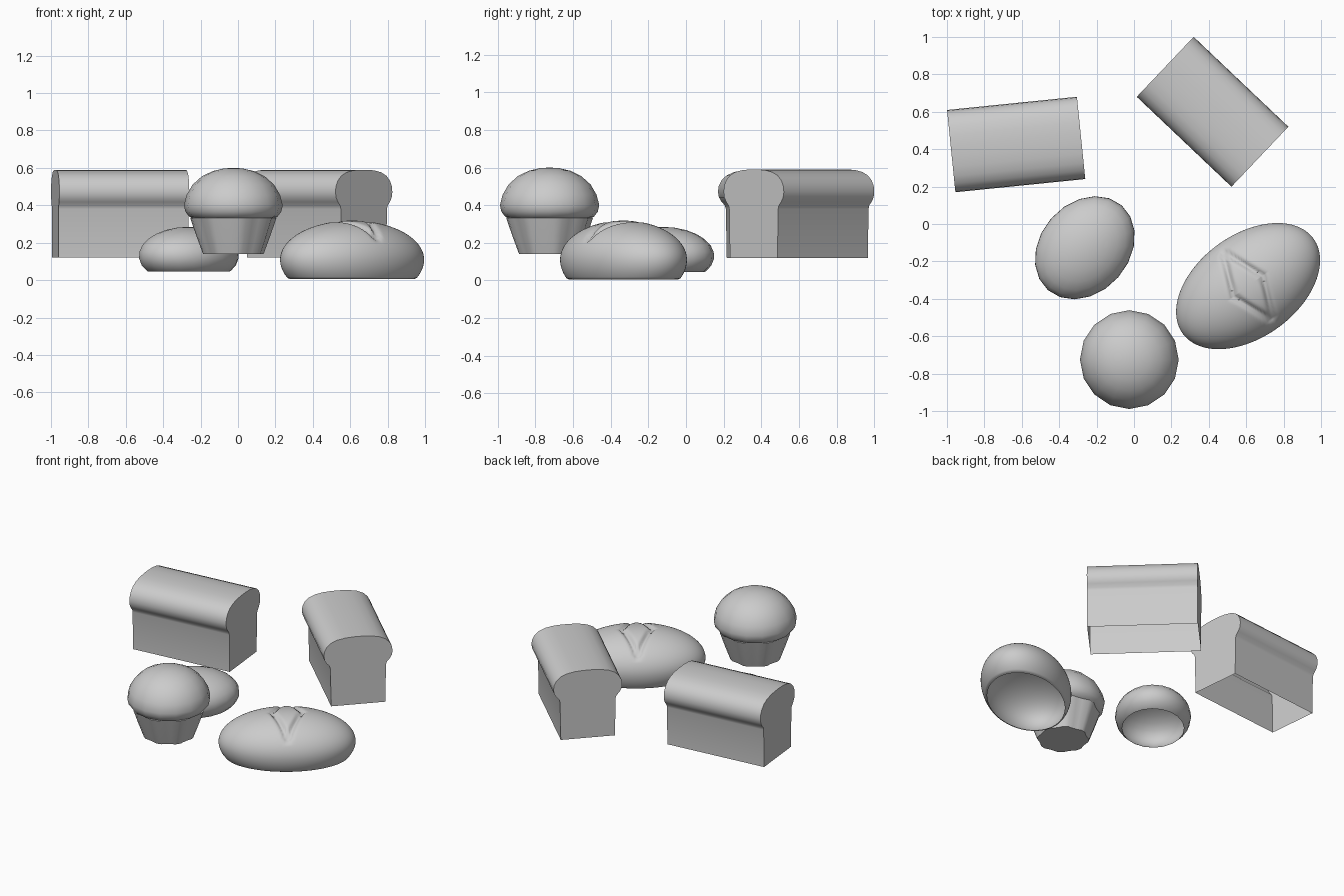
import bpy, bmesh
from math import sin, cos, pi, radians, exp, hypot
from mathutils import Matrix

old = bpy.data.objects.get("Cube")
if old:
    bpy.data.objects.remove(old, do_unlink=True)

grey = bpy.data.materials.new("plain_grey")
grey.use_nodes = True
COLOUR = (0.6, 0.6, 0.6, 1)
grey.diffuse_color = COLOUR
grey.node_tree.nodes["Principled BSDF"].inputs["Base Color"].default_value = COLOUR


def finish(bm, name, x, y, turn, sharp=40):
    """Turn a bmesh into a placed, shaded object."""
    bmesh.ops.recalc_face_normals(bm, faces=bm.faces)
    bm.transform(Matrix.Translation((x, y, 0)) @ Matrix.Rotation(radians(turn), 4, "Z"))
    mesh = bpy.data.meshes.new(name)
    bm.to_mesh(mesh)
    bm.free()
    mesh.materials.append(grey)
    obj = bpy.data.objects.new(name, mesh)
    bpy.context.collection.objects.link(obj)
    bpy.ops.object.select_all(action="DESELECT")
    obj.select_set(True)
    bpy.context.view_layer.objects.active = obj
    bpy.ops.object.shade_smooth_by_angle(angle=radians(sharp))
    return obj


def lathe(profile, segments, flute=lambda i: 1, cap_bottom=False):
    """Rings from (radius, z) pairs; a zero last radius closes to a point."""
    bm = bmesh.new()
    rings = []
    for r, z in profile:
        rings.append([bm.verts.new((r * flute(i) * cos(2 * pi * i / segments),
                                    r * flute(i) * sin(2 * pi * i / segments), z))
                      for i in range(segments)])
    for low, high in zip(rings, rings[1:]):
        for i in range(segments):
            j = (i + 1) % segments
            bm.faces.new((low[i], low[j], high[j], high[i]))
    if cap_bottom:
        bm.faces.new(rings[0])
    bmesh.ops.remove_doubles(bm, verts=bm.verts, dist=0.0001)
    return bm


def dome(base, middle, top, rows, start):
    """Profile of an ellipsoid cut flat below its widest ring."""
    points = [(0.97 * cos(start), base)]
    for k in range(rows + 1):
        a = start + (pi / 2 - start) * k / rows
        height = top - middle if a > 0 else (middle - base) / sin(-start)
        points.append((cos(a), middle + height * sin(a)))
    points[1] = (points[1][0], base + 0.004)
    return points


# Tin loaves: swollen crust over a straight body, hollow underneath
HALF = [(0.174, 0.12), (0.179, 0.38), (0.184, 0.398), (0.202, 0.418), (0.216, 0.442),
        (0.221, 0.47), (0.217, 0.502), (0.202, 0.532), (0.175, 0.558),
        (0.135, 0.576), (0.085, 0.586), (0.03, 0.59)]


def loaf(name, x, y, turn):
    bm = bmesh.new()
    outline = HALF + [(-w, z) for w, z in reversed(HALF)]
    ends = [[bm.verts.new((s * 0.349, w, z)) for w, z in outline] for s in (-1, 1)]
    for ring in ends:
        bm.faces.new(ring)
    for i in range(len(outline) - 1):
        bm.faces.new((ends[0][i], ends[0][i + 1], ends[1][i + 1], ends[1][i]))
    finish(bm, name, x, y, turn)


loaf("left_loaf", -0.63, 0.425, 5.8)
loaf("right_loaf", 0.42, 0.6, -43.5)

# Small bun
bm = lathe(dome(0.045, 0.13, 0.285, 9, radians(-33)), 20)
bm.transform(Matrix.Diagonal((0.302, 0.24, 1, 1)))
finish(bm, "small_bun", -0.263, -0.127, 49)

# Large bread with a leaf-shaped pair of scores across its top
bm = lathe(dome(0.005, 0.11, 0.318, 64, radians(-28)), 128)
bm.transform(Matrix.Diagonal((0.432, 0.274, 1, 1)))
for v in bm.verts:
    u, w = abs(v.co.x), abs(v.co.y)
    if w < 0.25 and v.co.z > 0.15:
        edge = 0.095 * max(0, 1 - w / 0.235)
        depth = 0.022 * exp(-((u - edge) / 0.016) ** 2) * min(1, (0.25 - w) / 0.03)
        v.co.z -= depth
        v.co.y *= 1 - depth * w / 0.2
finish(bm, "scored_bread", 0.61, -0.332, 36, 80)

# Muffin crown
CROWN = [(0.2, 0.325), (0.235, 0.338), (0.256, 0.365), (0.264, 0.4), (0.25, 0.455),
         (0.218, 0.51), (0.168, 0.555), (0.11, 0.583), (0.05, 0.597), (0, 0.6)]
finish(lathe(CROWN, 16), "muffin_crown", -0.025, -0.725, 0, 60)

# Fluted muffin cup
CUP = [(0.163, 0.14), (0.2, 0.24), (0.232, 0.333), (0.19, 0.337)]
cup = lathe(CUP, 32, lambda i: (1, 1, 0.94, 0.94)[i % 4], cap_bottom=True)
finish(cup, "muffin_cup", -0.025, -0.725, 6, 40)
